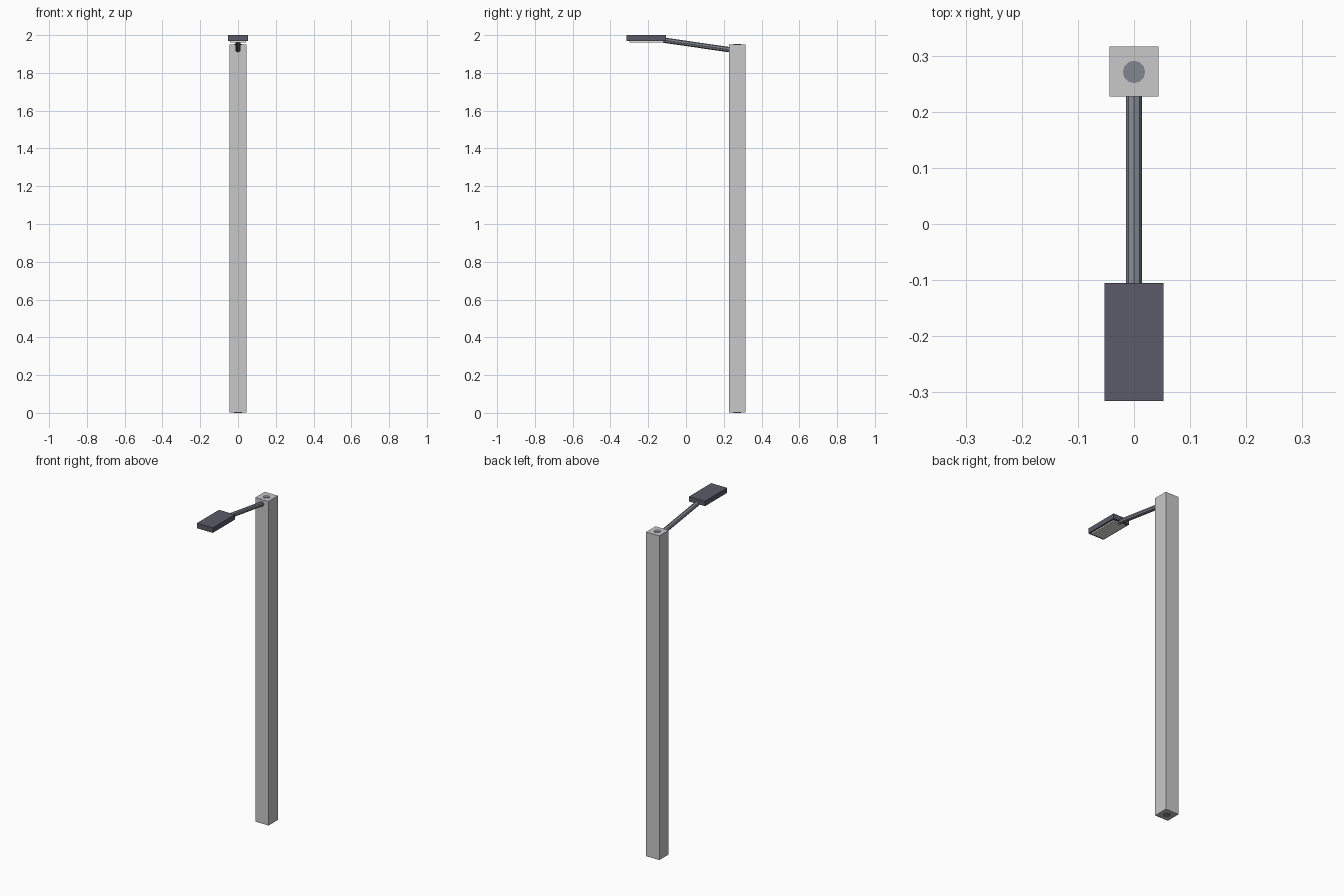
import bpy, math
from mathutils import Vector

cube = bpy.data.objects.get("Cube")
if cube:
    bpy.data.objects.remove(cube, do_unlink=True)


def material(name, rgb):
    m = bpy.data.materials.new(name)
    m.use_nodes = True
    m.diffuse_color = (*rgb, 1)
    m.node_tree.nodes["Principled BSDF"].inputs["Base Color"].default_value = (*rgb, 1)
    return m


concrete = material("concrete grey", (0.58, 0.58, 0.58))
steel = material("steel grey", (0.22, 0.24, 0.28))
dark = material("dark slate", (0.10, 0.105, 0.14))
lens = material("lens white", (0.8, 0.8, 0.76))


def box(name, low, high, mat):
    low, high = Vector(low), Vector(high)
    bpy.ops.mesh.primitive_cube_add(size=1, location=(low + high) / 2)
    ob = bpy.context.object
    ob.name = name
    ob.scale = high - low
    ob.data.materials.append(mat)
    return ob


def rod(name, start, end, radius, sides, mat):
    start, end = Vector(start), Vector(end)
    axis = end - start
    bpy.ops.mesh.primitive_cylinder_add(
        vertices=sides, radius=radius, depth=axis.length, location=(start + end) / 2)
    ob = bpy.context.object
    ob.name = name
    ob.rotation_euler = axis.to_track_quat("Z", "Y").to_euler()
    ob.data.materials.append(mat)
    return ob


# Square post around a thin core rod that shows at both ends
box("post", (-0.044, 0.227, 0.003), (0.044, 0.316, 1.95), concrete)
rod("core_rod", (0, 0.271, 0), (0, 0.271, 1.952), 0.02, 12, steel)

# Sloping arm from the post to the lamp
rod("arm", (0, 0.271, 1.917), (0, -0.15, 1.978), 0.014, 8, steel)

# Lamp head with a lens plate underneath
box("lamp_housing", (-0.053, -0.315, 1.97), (0.053, -0.105, 2.0), dark)
box("lamp_lens", (-0.043, -0.30, 1.962), (0.043, -0.12, 1.971), lens)
